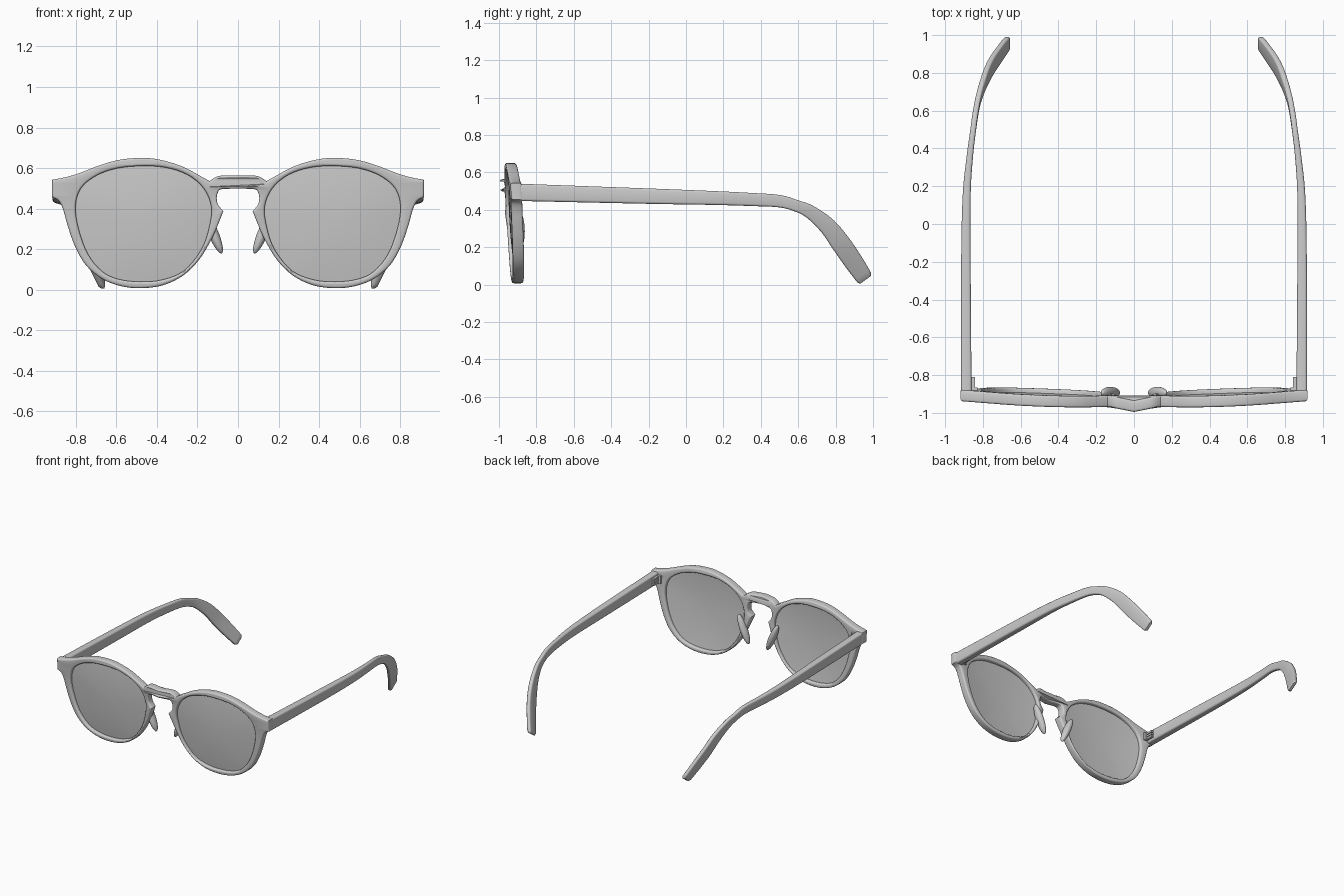
import bpy, bmesh, math
from mathutils import Vector, Matrix

if "Cube" in bpy.data.objects:
    bpy.data.objects.remove(bpy.data.objects["Cube"])


def smooth_chain(pts, n=4, closed=False):
    """Catmull-Rom samples through pts (open chains keep their ends)."""
    P = [Vector(p) for p in pts]
    count = len(P)
    out = []
    for i in range(count if closed else count - 1):
        def at(k):
            return P[k % count] if closed else P[max(0, min(count - 1, k))]
        a, b, c, d = at(i - 1), at(i), at(i + 1), at(i + 2)
        for j in range(n):
            t = j / n
            out.append(0.5 * (2 * b + (c - a) * t + (2 * a - 5 * b + 4 * c - d) * t * t
                              + (3 * b - a - 3 * c + d) * t ** 3))
    if not closed:
        out.append(P[-1])
    return out


def front_y(x, z):
    """Front surface of the frame: wrapped, tilted, with a peak at the bridge."""
    return -0.968 + 0.038 * x * x + 0.058 * (0.5 - z) - 0.024 * max(0, 1 - abs(x) / 0.12)


def finish(bm, name, angle=40):
    bmesh.ops.remove_doubles(bm, verts=bm.verts, dist=1e-5)
    bmesh.ops.recalc_face_normals(bm, faces=bm.faces)
    me = bpy.data.meshes.new(name)
    bm.to_mesh(me)
    bm.free()
    for p in me.polygons:
        p.use_smooth = True
    me.set_sharp_from_angle(angle=math.radians(angle))
    ob = bpy.data.objects.new(name, me)
    bpy.context.collection.objects.link(ob)
    return ob


def loft(bm, rings, cap=True):
    vs = [[bm.verts.new(p) for p in r] for r in rings]
    n = len(vs[0])
    for a, b in zip(vs, vs[1:]):
        for i in range(n):
            bm.faces.new((a[i], a[(i + 1) % n], b[(i + 1) % n], b[i]))
    if cap:
        bm.faces.new(vs[0])
        bm.faces.new(vs[-1])


# Frame outline (right half, x/z) as smooth chains meeting at corners
chains = [
    [(0, .563), (.08, .563), (.115, .553), (.14, .535)],
    [(.14, .535), (.175, .555), (.28, .61), (.39, .642), (.48, .65), (.59, .64),
     (.69, .611), (.78, .576), (.85, .555), (.918, .542)],
    [(.918, .542), (.918, .455)],
    [(.918, .455), (.885, .438), (.863, .395), (.842, .32), (.805, .215), (.75, .12),
     (.67, .053), (.58, .018), (.48, .007), (.37, .022), (.27, .07), (.19, .15),
     (.13, .25), (.095, .33), (.072, .388)],
    [(.072, .388), (.098, .418), (.105, .45), (.099, .48), (.08, .496), (0, .498)],
]
half = []
for c in chains:
    half += smooth_chain(c)[:-1]
half.append(Vector((0, .498)))
outline = half + [Vector((-p.x, p.y)) for p in half[-2:0:-1]]

opening = smooth_chain([
    (.48, .61), (.36, .603), (.25, .567), (.17, .50), (.132, .41), (.142, .31),
    (.18, .20), (.265, .095), (.37, .05), (.48, .039), (.59, .052), (.67, .09),
    (.74, .175), (.785, .295), (.802, .41), (.775, .50), (.70, .562), (.60, .598)],
    closed=True)

# Frame front: filled outline with two lens holes, rounded edges, then wrapped
cu = bpy.data.curves.new("frame_profile", 'CURVE')
cu.dimensions = '2D'
cu.fill_mode = 'BOTH'
bev = 0.011
cu.extrude, cu.bevel_depth, cu.bevel_resolution, cu.offset = 0.03 - bev, bev, 2, -bev
for pts in (outline, opening, [Vector((-p.x, p.y)) for p in opening]):
    sp = cu.splines.new('POLY')
    sp.points.add(len(pts) - 1)
    for q, p in zip(sp.points, pts):
        q.co = (p.x, p.y, 0, 1)
    sp.use_cyclic_u = True
tmp = bpy.data.objects.new("frame_profile", cu)
bpy.context.collection.objects.link(tmp)
dg = bpy.context.evaluated_depsgraph_get()
me = bpy.data.meshes.new_from_object(tmp.evaluated_get(dg))
bpy.data.objects.remove(tmp)
bm = bmesh.new()
bm.from_mesh(me)
for v in bm.verts:
    x, z, d = v.co
    v.co = (x, front_y(x, z) + 0.03 - d, z)
finish(bm, "frame_front")

# Temple stations: x, y, z, half thickness, half height
stations = [
    (.888, -.885, .493, .028, .046), (.89, -.2, .473, .025, .041),
    (.886, .15, .463, .021, .037), (.870, .35, .455, .017, .035),
    (.851, .5, .446, .015, .033), (.838, .59, .421, .015, .031),
    (.822, .665, .388, .015, .036), (.792, .757, .312, .016, .046),
    (.758, .83, .217, .016, .052), (.715, .895, .123, .016, .051),
    (.673, .953, .037, .016, .045)]


def temple_rings(s):
    path = smooth_chain(stations, 4)
    tip = path[-1].copy()
    path.append(Vector((tip[0] - .005, tip[1] + .008, tip[2] - .011, .010, .036)))
    rings = []
    for i, p in enumerate(path):
        a, b = path[max(0, i - 1)], path[min(len(path) - 1, i + 1)]
        dy, dz = b[1] - a[1], b[2] - a[2]
        L = math.hypot(dy, dz)
        up = Vector((0, -dz / L, dy / L)) if i else Vector((0, 0, 1))
        w, h = p[3], p[4]
        r = min(.012, w * .7)
        ring = []
        for k, (sx, sz) in enumerate(((1, 1), (-1, 1), (-1, -1), (1, -1))):
            for j in range(4):
                t = math.radians(90 * k + 30 * j)
                u = sx * (w - r) + r * math.cos(t)
                v = sz * (h - r) + r * math.sin(t)
                q = Vector((p[0] + u, p[1], p[2])) + up * v
                ring.append((s * q.x, q.y, q.z))
        rings.append(ring)
    return rings


for s, side in ((1, "right"), (-1, "left")):
    # Temple arm
    bm = bmesh.new()
    loft(bm, temple_rings(s))
    finish(bm, "temple_" + side)

    # Domed lens: rings from the centre of the front out, then back in
    def lens_ring(f, depth):
        ring = []
        for p in opening:
            x, z = .47 + (p.x - .47) * f, .335 + (p.y - .335) * f
            ring.append((s * x, front_y(max(x, .12), z) + depth - .016 * (1 - f * f), z))
        return ring
    fs = [.02, .2, .4, .6, .8, .92, 1.012]
    bm = bmesh.new()
    loft(bm, [lens_ring(f, .024) for f in fs] + [lens_ring(f, .036) for f in fs[::-1]])
    finish(bm, "lens_" + side)

    # Nose pad swelling on the back of the rim
    bm = bmesh.new()
    bmesh.ops.create_uvsphere(bm, u_segments=24, v_segments=14, radius=1)
    m = (Matrix.Translation((s * .125, -.894, .285))
         @ Matrix.Rotation(s * math.radians(-23), 4, 'Y').inverted()
         @ Matrix.Diagonal((.026, .032, .115, 1)))
    bmesh.ops.transform(bm, matrix=m, verts=bm.verts)
    finish(bm, "nose_pad_" + side)

    # Hinge: plate on the frame and knuckles beside the temple
    bm = bmesh.new()
    for x, y, z, sx, sy, sz in ((.848, -.875, .492, .04, .02, .06),
                                (.854, -.845, .512, .022, .07, .014),
                                (.854, -.845, .492, .022, .07, .014),
                                (.854, -.845, .472, .022, .07, .014)):
        bmesh.ops.create_cube(bm, size=1, matrix=Matrix.Translation((s * x, y, z))
                              @ Matrix.Diagonal((sx, sy, sz, 1)))
    finish(bm, "hinge_" + side, 30)
